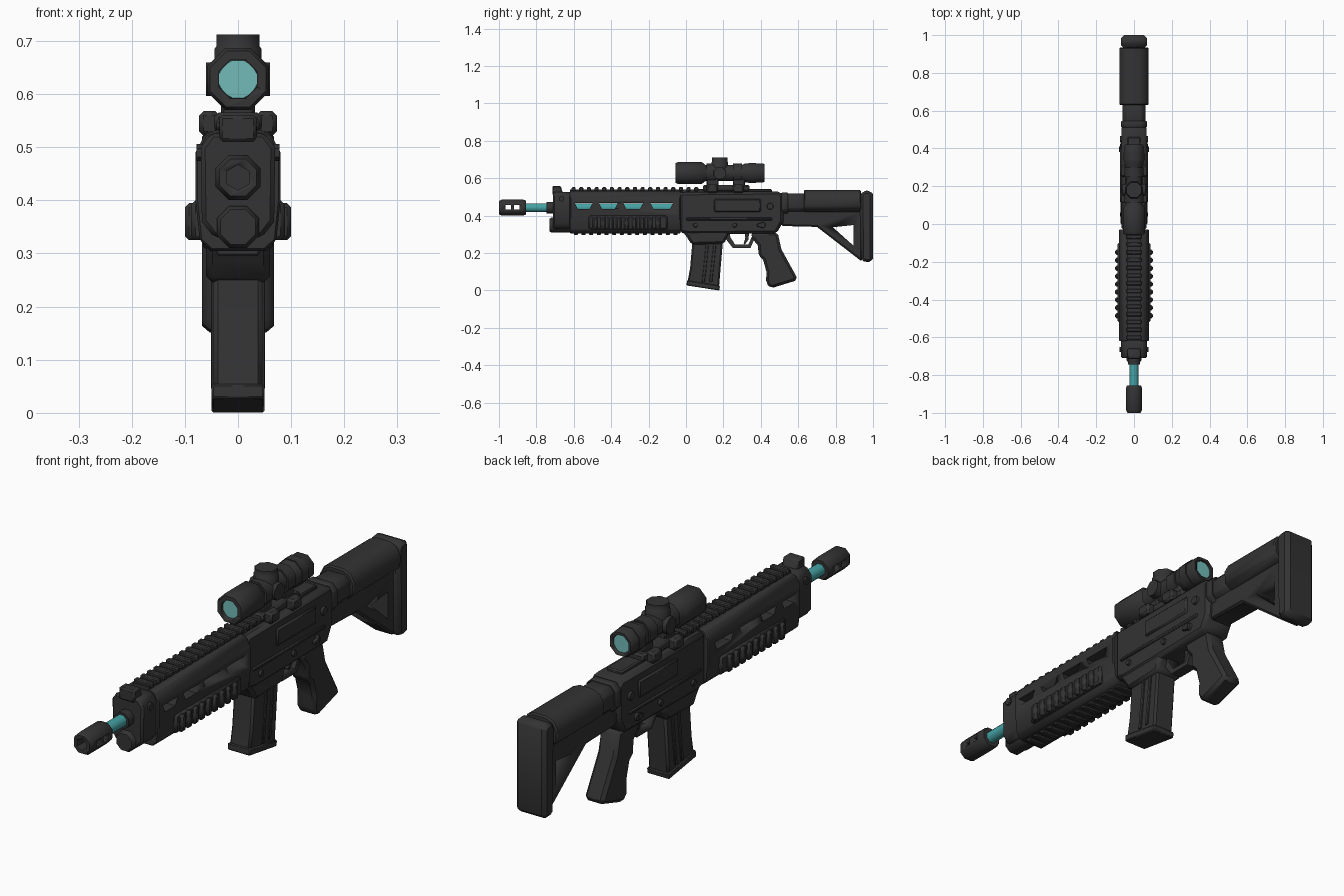
import bpy, bmesh, math


def material(name, rgb):
    m = bpy.data.materials.new(name)
    m.diffuse_color = (*rgb, 1)
    return m


DARK = material("charcoal", (0.033, 0.033, 0.033))
LENS = material("lens_teal", (0.17, 0.50, 0.48))
STEEL = material("barrel_teal", (0.06, 0.36, 0.37))


def apply_mod(ob, mod):
    bpy.ops.object.select_all(action='DESELECT')
    bpy.context.view_layer.objects.active = ob
    ob.select_set(True)
    bpy.ops.object.modifier_apply(modifier=mod.name)


def finish(name, bm, mat=DARK, bevel=0, angle=40):
    bmesh.ops.recalc_face_normals(bm, faces=bm.faces[:])
    me = bpy.data.meshes.new(name)
    bm.to_mesh(me)
    bm.free()
    me.materials.append(mat)
    ob = bpy.data.objects.new(name, me)
    bpy.context.collection.objects.link(ob)
    bpy.ops.object.select_all(action='DESELECT')
    bpy.context.view_layer.objects.active = ob
    ob.select_set(True)
    if bevel:
        mod = ob.modifiers.new("bevel", 'BEVEL')
        mod.width = bevel
        mod.segments = 1
        mod.limit_method = 'ANGLE'
        mod.angle_limit = math.radians(40)
        bpy.ops.object.modifier_apply(modifier=mod.name)
    bpy.ops.object.shade_smooth_by_angle(angle=math.radians(angle))
    return ob


def extrude(name, pts, vec, mat, bevel):
    bm = bmesh.new()
    face = bm.faces.new([bm.verts.new(p) for p in pts])
    ext = bmesh.ops.extrude_face_region(bm, geom=[face])
    moved = [v for v in ext['geom'] if isinstance(v, bmesh.types.BMVert)]
    bmesh.ops.translate(bm, verts=moved, vec=vec)
    return finish(name, bm, mat, bevel)


def prism(name, yz, hw, bevel=0, x=0, mat=DARK):
    """side profile (y, z) extruded across x"""
    return extrude(name, [(x - hw, y, z) for y, z in yz], (2 * hw, 0, 0), mat, bevel)


def bar(name, half, y0, y1, bevel=0, mat=DARK):
    """mirrored cross-section (x, z), listed bottom to top, run along y"""
    pts = half + [(-x, z) for x, z in reversed(half)]
    return extrude(name, [(x, y0, z) for x, z in pts], (0, y1 - y0, 0), mat, bevel)


def box(name, x, y, z, bevel=0, mat=DARK):
    return prism(name, [(y[0], z[0]), (y[1], z[0]), (y[1], z[1]), (y[0], z[1])],
                 (x[1] - x[0]) / 2, bevel, (x[0] + x[1]) / 2, mat)


def lathe(name, stations, cz, n=8, mat=DARK, axis='y', at=(0, 0)):
    """rings (position, radius) along an axis"""
    bm = bmesh.new()
    rings = []
    for p, r in stations:
        ring = []
        for i in range(n):
            a = 2 * math.pi * (i + 0.5) / n
            c, s = r * math.cos(a), r * math.sin(a)
            co = {'y': (at[0] + c, p, cz + s), 'x': (p, at[1] + c, cz + s),
                  'z': (at[0] + c, at[1] + s, p)}[axis]
            ring.append(bm.verts.new(co))
        rings.append(ring)
    for a, b in zip(rings, rings[1:]):
        for i in range(n):
            bm.faces.new((a[i], a[(i + 1) % n], b[(i + 1) % n], b[i]))
    bm.faces.new(rings[0])
    bm.faces.new(rings[-1])
    return finish(name, bm, mat, 0, 50)


def cut(ob, *cutters):
    for c in cutters:
        mod = ob.modifiers.new("cut", 'BOOLEAN')
        mod.operation = 'DIFFERENCE'
        mod.solver = 'EXACT'
        mod.object = c
        apply_mod(ob, mod)
        bpy.data.objects.remove(c)


# barrel and muzzle device
BZ = 0.443
lathe("barrel", [(-0.87, 0.025), (-0.02, 0.025)], BZ, 8, STEEL)
lathe("barrel_collar", [(-0.745, 0.034), (-0.71, 0.034)], BZ)
muzzle = lathe("muzzle", [(-1.0, 0.038), (-0.985, 0.046), (-0.87, 0.046), (-0.855, 0.04)], BZ)
cut(muzzle, lathe("bore_cutter", [(-1.1, 0.024), (-0.885, 0.024)], BZ, 6),
    box("port_cutter", (-0.1, 0.1), (-0.965, -0.935), (0.432, 0.456)),
    box("port_cutter", (-0.1, 0.1), (-0.92, -0.89), (0.432, 0.456)))

# handguard with four slanted windows per side
guard = bar("handguard", [(0.05, 0.305), (0.072, 0.325), (0.08, 0.40), (0.08, 0.49),
                          (0.062, 0.525), (0.04, 0.532)], -0.62, -0.03, 0.004)
for y0, y1 in [(-0.595, -0.50), (-0.465, -0.365), (-0.335, -0.23), (-0.19, -0.07)]:
    cut(guard, prism("window_cutter", [(y0 + 0.015, 0.437), (y1 - 0.015, 0.437),
                                       (y1, 0.468), (y0, 0.468)], 0.2))

# rails: top teeth, side grips, bottom teeth
box("top_rail", (-0.036, 0.036), (-0.62, 0.08), (0.52, 0.54))
for i in range(17):
    y = -0.612 + i * 0.041
    box("top_rail_tooth", (-0.04, 0.04), (y, y + 0.022), (0.53, 0.552), 0.004)
for i in range(14):
    y = -0.60 + i * 0.041
    box("bottom_tooth", (-0.04, 0.04), (y, y + 0.022), (0.296, 0.315), 0.003)
for s in (-1, 1):
    box("side_panel", sorted((s * 0.06, s * 0.088)), (-0.52, -0.10), (0.325, 0.40), 0.008)
    for i in range(9):
        y = -0.50 + i * 0.042
        box("side_grip_rib", sorted((s * 0.07, s * 0.1)), (y, y + 0.028), (0.325, 0.395), 0.008)

# front block, lower tube and front sight
bar("front_block", [(0.045, 0.33), (0.068, 0.36), (0.07, 0.50), (0.05, 0.527)], -0.71, -0.615, 0.008)
lathe("lower_tube", [(-0.73, 0.036), (-0.72, 0.043), (-0.61, 0.043)], 0.35)
prism("front_sight", [(-0.715, 0.51), (-0.715, 0.56), (-0.67, 0.56), (-0.655, 0.51)], 0.035, 0.006)
for s in (-1, 1):
    lathe("front_block_bolt", [(s * 0.06, 0.016), (s * 0.078, 0.016)], 0.49, 6, axis='x', at=(0, -0.665))

# receiver and magazine well
prism("receiver", [(-0.035, 0.31), (-0.035, 0.525), (0.50, 0.53), (0.52, 0.51), (0.52, 0.37),
                   (0.485, 0.305), (0.02, 0.30)], 0.066, 0.016)
prism("magazine_well", [(-0.03, 0.33), (0.005, 0.285), (0.03, 0.245), (0.205, 0.25),
                        (0.235, 0.33)], 0.06, 0.012)
box("receiver_top_rail", (-0.035, 0.035), (0.06, 0.46), (0.52, 0.542), 0.005)
for s in (-1, 1):
    box("receiver_side_panel", sorted((s * 0.06, s * 0.073)), (0.15, 0.40), (0.42, 0.49), 0.006)
    box("receiver_rib", sorted((s * 0.06, s * 0.072)), (0.0, 0.46), (0.375, 0.39), 0.004)
    for y, z, r in [(0.05, 0.35, 0.014), (0.26, 0.35, 0.014), (0.41, 0.35, 0.018), (0.45, 0.45, 0.02)]:
        lathe("receiver_pin", [(s * 0.06, r), (s * 0.075, r * 0.8)], z, 8, axis='x', at=(0, y))
    prism("selector", [(0.38, 0.342), (0.41, 0.335), (0.41, 0.365), (0.38, 0.355)], 0.006, 0.002, s * 0.074)

# magazine
prism("magazine", [(0.005, 0.03), (0.175, 0.0), (0.18, 0.06), (0.198, 0.27), (0.035, 0.27),
                   (0.022, 0.12)], 0.046, 0.008)
prism("magazine_base", [(0.003, 0.027), (0.178, 0.0), (0.182, 0.025), (0.005, 0.055)], 0.05, 0.004)
for s in (-1, 1):
    for dy in (0.0, 0.04):
        prism("magazine_rib", [(0.085 + dy, 0.045), (0.1 + dy, 0.045), (0.122 + dy, 0.25),
                               (0.107 + dy, 0.25)], 0.004, 0.002, s * 0.047)

# trigger group and grip
tguard = prism("trigger_guard", [(0.20, 0.32), (0.205, 0.285), (0.25, 0.228), (0.345, 0.228),
                                 (0.385, 0.32)], 0.022)
cut(tguard, prism("guard_cutter", [(0.235, 0.304), (0.237, 0.285), (0.262, 0.246), (0.333, 0.246),
                                   (0.36, 0.304)], 0.1))
prism("trigger", [(0.315, 0.315), (0.338, 0.315), (0.333, 0.27), (0.315, 0.246), (0.308, 0.252),
                  (0.317, 0.28)], 0.01)
prism("grip", [(0.345, 0.31), (0.36, 0.27), (0.385, 0.24), (0.388, 0.185), (0.412, 0.165),
               (0.43, 0.10), (0.428, 0.04), (0.455, 0.012), (0.595, 0.055), (0.59, 0.075),
               (0.51, 0.22), (0.49, 0.31)], 0.043, 0.013)

# stock
bar("buffer_tube", [(0.04, 0.42), (0.06, 0.44), (0.06, 0.495), (0.04, 0.518)], 0.50, 0.66, 0.004)
bar("tube_ring", [(0.045, 0.41), (0.068, 0.435), (0.068, 0.50), (0.045, 0.524)], 0.51, 0.545, 0.004)
bar("cheek_rest", [(0.045, 0.42), (0.075, 0.445), (0.078, 0.49), (0.06, 0.525), (0.03, 0.538)],
    0.63, 0.935, 0.006)
frame = prism("stock_frame", [(0.51, 0.345), (0.70, 0.34), (0.94, 0.155), (0.94, 0.43),
                              (0.51, 0.43)], 0.045, 0.008)
cut(frame, prism("frame_cutter", [(0.785, 0.338), (0.895, 0.35), (0.895, 0.24)], 0.1))
prism("butt_plate", [(0.935, 0.165), (0.96, 0.148), (0.995, 0.155), (1.0, 0.17), (1.0, 0.515),
                     (0.985, 0.535), (0.945, 0.532), (0.93, 0.51)], 0.068, 0.018)

# scope
SZ = 0.628
scope = lathe("scope_body", [(-0.055, 0.057), (-0.045, 0.063), (0.085, 0.063), (0.105, 0.046),
                             (0.30, 0.046), (0.315, 0.055), (0.41, 0.056), (0.42, 0.05)], SZ)
cut(scope, lathe("front_cutter", [(-0.1, 0.042), (-0.04, 0.038)], SZ),
    lathe("rear_cutter", [(0.405, 0.038), (0.46, 0.042)], SZ))
lathe("front_lens", [(-0.046, 0.037), (-0.039, 0.039)], SZ, 12, LENS)
lathe("rear_lens", [(0.404, 0.039), (0.411, 0.037)], SZ, 12, LENS)
lathe("scope_ring", [(0.335, 0.059), (0.375, 0.059)], SZ)
lathe("top_turret", [(0.64, 0.048), (0.685, 0.048), (0.69, 0.044), (0.712, 0.044)], 0, 8,
      axis='z', at=(0, 0.18))
for s in (-1, 1):
    lathe("side_turret", [(s * 0.03, 0.036), (s * 0.06, 0.034)], SZ, 8, axis='x', at=(0, 0.18))

# scope mount with side clamps
box("mount_base", (-0.045, 0.045), (0.09, 0.34), (0.53, 0.565), 0.008)
for y in (0.11, 0.25):
    box("mount_post", (-0.032, 0.032), (y, y + 0.065), (0.55, 0.61), 0.006)
    lathe("mount_ring", [(y, 0.054), (y + 0.05, 0.054)], SZ)
    for s in (-1, 1):
        box("mount_clamp", sorted((s * 0.035, s * 0.073)), (y, y + 0.06), (0.522, 0.568), 0.008)
